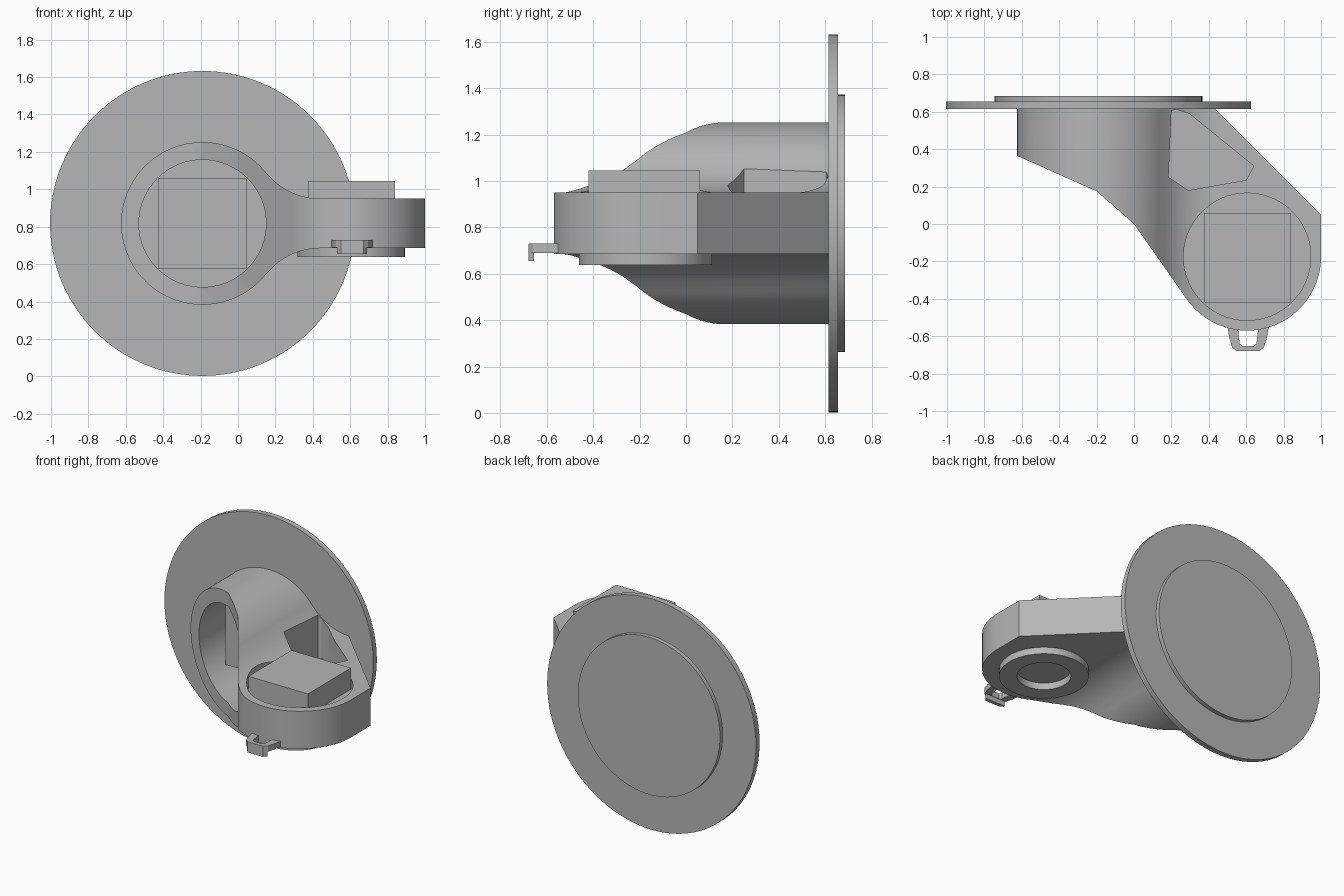
import bpy, bmesh, math

if "Cube" in bpy.data.objects:
    bpy.data.objects.remove(bpy.data.objects["Cube"])

grey = bpy.data.materials.new("plain_grey")
grey.diffuse_color = (0.47, 0.47, 0.47, 1)
grey.use_nodes = True
grey.node_tree.nodes["Principled BSDF"].inputs["Base Color"].default_value = grey.diffuse_color


def prism(name, pts, axis, lo, hi):
    """Extrude a 2D outline along z (points are x, y) or y (points are x, z)."""
    bm = bmesh.new()
    put = (lambda a, b, d: (a, b, d)) if axis == 'z' else (lambda a, b, d: (a, d, b))
    low = [bm.verts.new(put(a, b, lo)) for a, b in pts]
    top = [bm.verts.new(put(a, b, hi)) for a, b in pts]
    bm.faces.new(low)
    bm.faces.new(top)
    for i in range(len(pts)):
        j = (i + 1) % len(pts)
        bm.faces.new((low[i], low[j], top[j], top[i]))
    bmesh.ops.recalc_face_normals(bm, faces=bm.faces)
    mesh = bpy.data.meshes.new(name)
    bm.to_mesh(mesh)
    bm.free()
    mesh.materials.append(grey)
    ob = bpy.data.objects.new(name, mesh)
    bpy.context.collection.objects.link(ob)
    return ob


def arc(cx, cy, r, a0, a1, n):
    return [(cx + r * math.cos(math.radians(a0 + (a1 - a0) * i / n)),
             cy + r * math.sin(math.radians(a0 + (a1 - a0) * i / n))) for i in range(n + 1)]


def circle(cx, cy, r, n=96):
    return arc(cx, cy, r, 0, 360, n)[:-1]


def rect(x0, y0, x1, y1):
    return [(x0, y0), (x1, y0), (x1, y1), (x0, y1)]


def boolean(ob, tool, operation='DIFFERENCE'):
    mod = ob.modifiers.new("cut", 'BOOLEAN')
    mod.operation, mod.solver, mod.object = operation, 'EXACT', tool
    bpy.context.view_layer.objects.active = ob
    bpy.ops.object.modifier_apply(modifier=mod.name)
    bpy.data.objects.remove(tool)


def smooth(ob):
    bpy.ops.object.select_all(action='DESELECT')
    ob.select_set(True)
    bpy.context.view_layer.objects.active = ob
    bpy.ops.object.shade_smooth_by_angle(angle=math.radians(25))


# Joint centres: A on the back plate (x, z), B on the arm (x, y)
AX, AZ = -0.19, 0.8175
BX, BY = 0.605, -0.175
R, FIL, FX, ARM = 0.435, 0.368, 0.44, 0.1325

# Front outline: round housing blended into a flat arm
ang = math.degrees(math.atan2(ARM + FIL, FX - AX))
upper = arc(AX, AZ, R, 180, ang, 40)
upper += arc(FX, AZ + ARM + FIL, FIL, 180 + ang, 270, 16)[1:] + [(1.1, AZ + ARM)]
lower = [(x, 2 * AZ - z) for x, z in reversed(upper[1:])]
body = prism("link_body", upper + lower, 'y', -0.8, 0.8)

# Plan outline: slanted mouth, rounded arm end, angled outer wall
plan = [(-0.7, 0.615), (-0.7, 0.398), (-0.2, 0.175), (0, 0)]
plan += arc(BX, BY, 0.395, 216, 360, 40) + [(1.0, 0.05), (0.435, 0.615)]
boolean(body, prism("plan_tool", plan, 'z', -0.2, 1.8), 'INTERSECT')

# Bore through the housing, socket in the arm, weight-saving pocket
boolean(body, prism("bore_tool", circle(AX, AZ, 0.34), 'y', -1, 1))
boolean(body, prism("socket_tool", circle(BX, BY, 0.34), 'z', 0.895, 1.5))
pocket = [(0.20, 0.605), (0.225, 0.612), (0.295, 0.59), (0.64, 0.31),
          (0.60, 0.235), (0.29, 0.18), (0.185, 0.25)]
boolean(body, prism("pocket_tool", pocket, 'z', 0.735, 1.5))
smooth(body)

# Back plate and raised disc
smooth(prism("back_plate", circle(AX, AZ, 0.815, 128), 'y', 0.615, 0.655))
smooth(prism("back_disc", circle(AX, AZ, 0.555, 96), 'y', 0.65, 0.685))

# Square motor blocks in both joints
prism("housing_block", rect(-0.425, 0.575, 0.045, 1.06), 'y', 0.467, 0.62)
prism("arm_block", rect(0.375, -0.42, 0.84, 0.06), 'z', 0.885, 1.045)

# Ring under the arm
ring = prism("lower_ring", circle(BX, BY, 0.287), 'z', 0.637, 0.687)
boolean(ring, prism("ring_tool", circle(BX, BY, 0.172), 'z', 0.5, 0.8))
smooth(ring)

# Cable hook at the arm tip, with a downturned lip
hook = [(0.50, -0.55), (0.51, -0.61), (0.525, -0.66), (0.55, -0.68), (0.67, -0.68), (0.695, -0.66),
        (0.71, -0.61), (0.72, -0.55), (0.665, -0.55), (0.655, -0.64), (0.64, -0.652),
        (0.58, -0.652), (0.565, -0.64), (0.555, -0.55)]
prism("cable_hook", hook, 'z', 0.69, 0.73)
prism("hook_lip", [(0.53, -0.655), (0.55, -0.68), (0.67, -0.68), (0.69, -0.655)], 'z', 0.655, 0.7)
